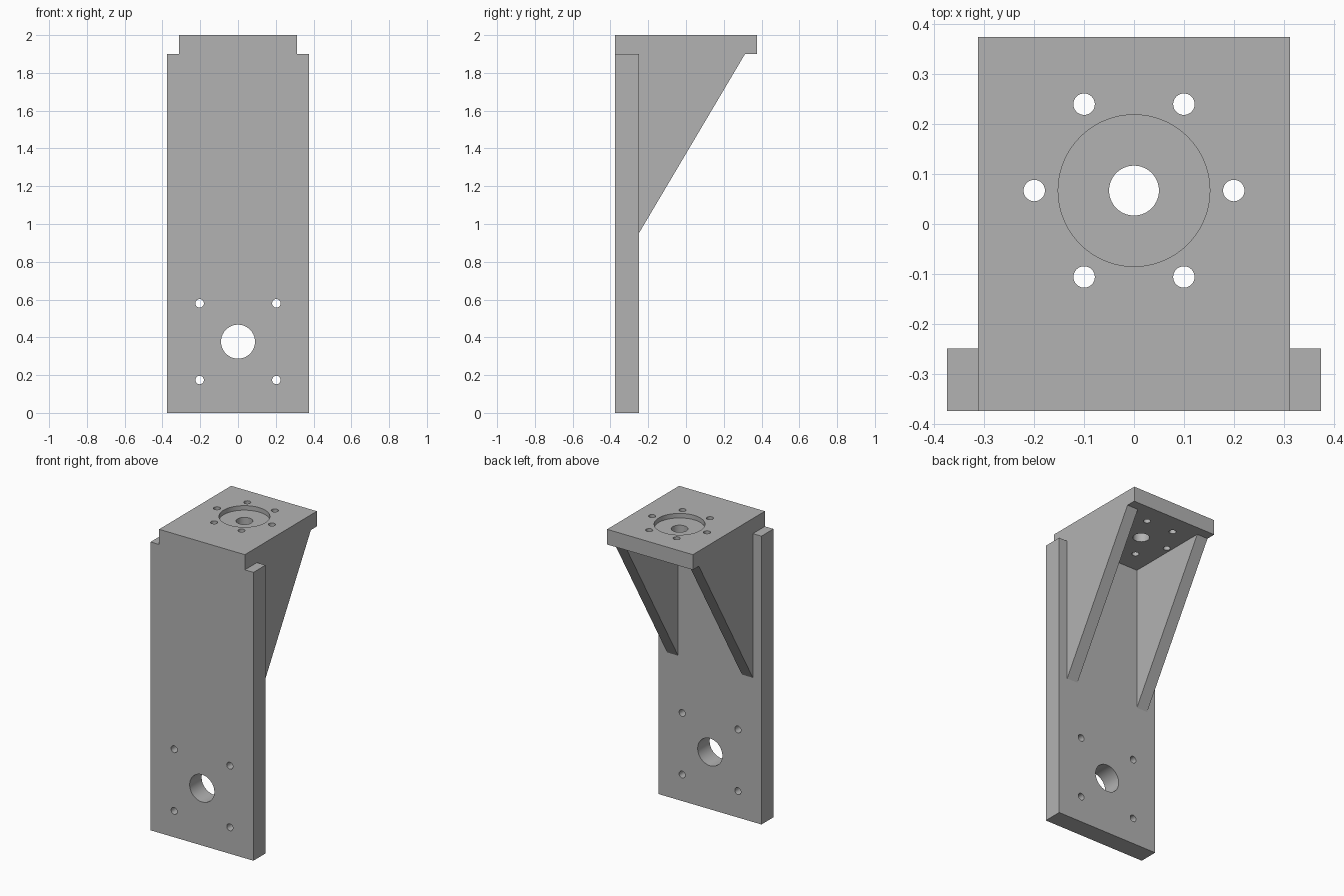
import bpy
import bmesh
from math import cos, sin, pi
from mathutils import Vector

default = bpy.data.objects.get("Cube")
if default:
    bpy.data.objects.remove(default, do_unlink=True)

grey = bpy.data.materials.new("plain_grey")
grey.use_nodes = True
grey.diffuse_color = (0.45, 0.45, 0.45, 1)
grey.node_tree.nodes["Principled BSDF"].inputs["Base Color"].default_value = (0.45, 0.45, 0.45, 1)


def prism(name, outline, axis, start, end):
    """Extrude a flat outline along an axis; the outline uses the other two axes in order."""
    def place(p, d):
        co = list(p)
        co.insert(axis, d)
        return Vector(co)

    bm = bmesh.new()
    face = bm.faces.new([bm.verts.new(place(p, start)) for p in outline])
    grown = bmesh.ops.extrude_face_region(bm, geom=[face])["geom"]
    shift = place((0, 0), end - start)
    bmesh.ops.translate(bm, verts=[v for v in grown if isinstance(v, bmesh.types.BMVert)], vec=shift)
    bmesh.ops.recalc_face_normals(bm, faces=bm.faces)
    mesh = bpy.data.meshes.new(name)
    bm.to_mesh(mesh)
    bm.free()
    mesh.materials.append(grey)
    obj = bpy.data.objects.new(name, mesh)
    bpy.context.collection.objects.link(obj)
    return obj


def circle(u, v, r, n):
    return [(u + r * cos(2 * pi * i / n), v + r * sin(2 * pi * i / n)) for i in range(n)]


def combine(target, tool, operation):
    mod = target.modifiers.new(operation.lower(), "BOOLEAN")
    mod.operation = operation
    mod.solver = "EXACT"
    mod.object = tool
    bpy.context.view_layer.objects.active = target
    bpy.ops.object.modifier_apply(modifier=mod.name)
    bpy.data.objects.remove(tool, do_unlink=True)


W, T, D = 0.375, 0.3125, 0.375    # half widths of upright and shelf, half depth
BACK, LEDGE, TOP = -0.25, 1.9, 2.0

# Upright plate with notched top corners
half = [(W, 0), (W, LEDGE), (T, LEDGE), (T, TOP)]
bracket = prism("mounting_bracket", half + [(-x, z) for x, z in reversed(half)], 1, -D, BACK)

# Shelf plate, set into the upright
combine(bracket, prism("shelf", [(-T, -0.3), (T, -0.3), (T, D), (-T, D)], 2, LEDGE, TOP), "UNION")

# Triangular side ribs, flush with the shelf sides
rib = [(BACK, 0.95), (T, LEDGE), (T, 1.95), (-0.3, 1.95), (-0.3, 0.95)]
for side in (-1, 1):
    combine(bracket, prism("rib", rib, 0, side * T, side * (T - 0.08)), "UNION")

# Bore and bolt holes through the upright
MID = 0.377
holes = [(0, MID, 0.09, 64)]
holes += [(x, MID + z, 0.0225, 32) for x in (-0.203, 0.203) for z in (-0.203, 0.203)]
for hole in holes:
    combine(bracket, prism("hole", circle(*hole), 1, -0.5, -0.2), "DIFFERENCE")

# Counterbore, shaft hole and ring of bolt holes in the shelf
CY = 0.067
combine(bracket, prism("counterbore", circle(0, CY, 0.152, 96), 2, 1.97, 2.1), "DIFFERENCE")
holes = [(0, CY, 0.05, 64)]
holes += [(x, CY + y, 0.0215, 32) for x, y in circle(0, 0, 0.2, 6)]
for hole in holes:
    combine(bracket, prism("hole", circle(*hole), 2, 1.85, 2.1), "DIFFERENCE")

# Smooth bores, sharp plate edges
bpy.ops.object.select_all(action="DESELECT")
bracket.select_set(True)
bpy.context.view_layer.objects.active = bracket
bpy.ops.object.shade_smooth_by_angle(angle=pi / 6)
